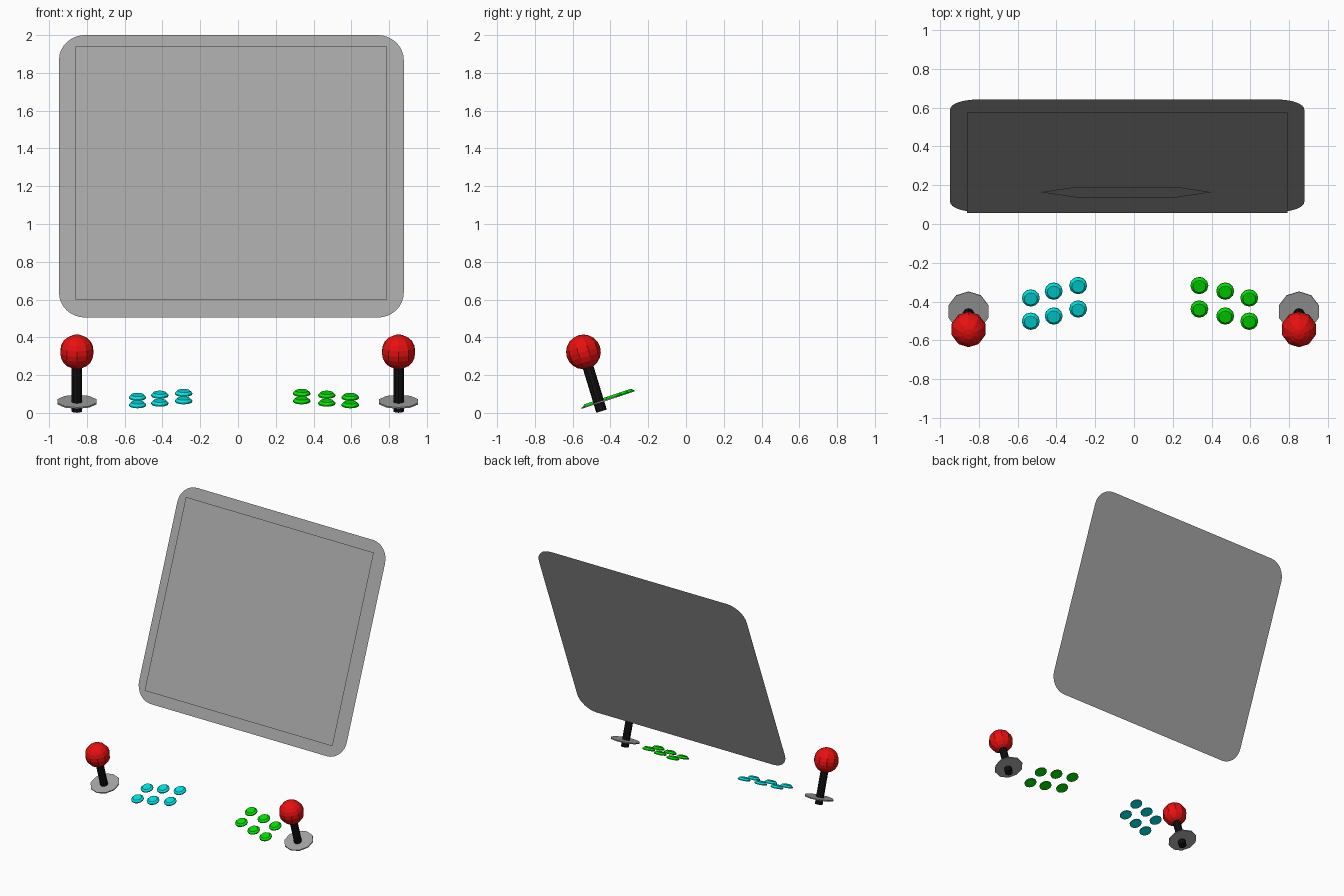
import bpy, bmesh, math
from mathutils import Matrix, Vector

if "Cube" in bpy.data.objects:
    bpy.data.objects.remove(bpy.data.objects["Cube"])


def material(name, rgb):
    m = bpy.data.materials.new(name)
    m.diffuse_color = (*rgb, 1)
    m.use_nodes = True
    m.node_tree.nodes["Principled BSDF"].inputs["Base Color"].default_value = m.diffuse_color
    return m


GREY = material("grey", (0.37, 0.37, 0.37))
BLACK = material("black", (0.006, 0.006, 0.006))
RED = material("red", (0.8, 0.005, 0.005))
CYAN = material("cyan", (0.0, 0.75, 0.75))
GREEN = material("green", (0.0, 0.75, 0.0))

DECK = math.atan(0.33)      # slope of the control deck
SCREEN = math.atan(0.387)   # backward lean of the screen


def finish(name, bm, mat, matrix):
    me = bpy.data.meshes.new(name)
    bm.to_mesh(me)
    bm.free()
    me.materials.append(mat)
    ob = bpy.data.objects.new(name, me)
    ob.matrix_world = matrix
    bpy.context.collection.objects.link(ob)
    return ob


def cone(name, mat, r1, r2, depth, sides, matrix):
    """Cone or cylinder standing on its local origin."""
    bm = bmesh.new()
    bmesh.ops.create_cone(bm, cap_ends=True, segments=sides, radius1=r1,
                          radius2=r2, depth=depth,
                          matrix=Matrix.Translation((0, 0, depth / 2)))
    return finish(name, bm, mat, matrix)


def sheet(name, points, matrix):
    """Single flat face drawn in the local xy plane."""
    bm = bmesh.new()
    bm.faces.new([bm.verts.new((x, y, 0)) for x, y in points])
    return finish(name, bm, GREY, matrix)


def deck(x, y):
    """Frame lying on the sloped control deck."""
    z = 0.055 + (y + 0.45) * 0.33
    return Matrix.Translation((x, y, z)) @ Matrix.Rotation(DECK, 4, 'X')


# Screen: rounded backing, with a face plate and a badge plate in front
def lean(x, y, z):
    return Matrix.Translation((x, y, z)) @ Matrix.Rotation(math.pi / 2 - SCREEN, 4, 'X')


w, h, r = 0.9125, 0.802, 0.14
outline = []
for i, (sx, sy) in enumerate(((1, 1), (-1, 1), (-1, -1), (1, -1))):
    for k in range(9):
        a = math.radians(90 * i + 90 * k / 8)
        outline.append((sx * (w - r) + r * math.cos(a), sy * (h - r) + r * math.sin(a)))
sheet("screen_back", outline, lean(-0.035, 0.352, 1.2525))
sheet("screen_face", [(-0.825, -0.718), (0.825, -0.718), (0.825, 0.718), (-0.825, 0.718)],
      lean(-0.035, 0.316, 1.27))
sheet("screen_badge", [(-0.44, 0), (-0.265, -0.073), (0.265, -0.073),
                       (0.44, 0), (0.265, 0.073), (-0.265, 0.073)],
      lean(-0.04, 0.164, 0.897))

# Joysticks: dust washer, shaft and ball grip
for side, x in (("left", -0.853), ("right", 0.85)):
    cone(side + "_washer", GREY, 0.108, 0.108, 0.008, 10, deck(x, -0.45))
    base, top = Vector((x, -0.447, 0.009)), Vector((x, -0.543, 0.323))
    tilt = (top - base).to_track_quat('Z', 'Y').to_matrix().to_4x4()
    cone(side + "_shaft", BLACK, 0.029, 0.029, 0.3, 10, Matrix.Translation(base) @ tilt)
    bm = bmesh.new()
    bmesh.ops.create_uvsphere(bm, u_segments=10, v_segments=10, radius=0.092)
    finish(side + "_ball", bm, RED, Matrix.Translation(top) @ tilt)

# Buttons: two rows of three on each side, with chamfered tops
rows = ((-0.316, -0.437), (-0.345, -0.473), (-0.38, -0.50))
for side, mat, xs in (("left", CYAN, (-0.288, -0.414, -0.532)),
                      ("right", GREEN, (0.337, 0.47, 0.594))):
    for i, (x, ys) in enumerate(zip(xs, rows)):
        for j, y in enumerate(ys):
            place = deck(x, y)
            name = f"{side}_button_{i + 1}_{j + 1}"
            cone(name + "_rim", mat, 0.046, 0.046, 0.007, 12, place)
            cone(name + "_cap", mat, 0.046, 0.033, 0.012, 12,
                 place @ Matrix.Translation((0, 0, 0.007)))
